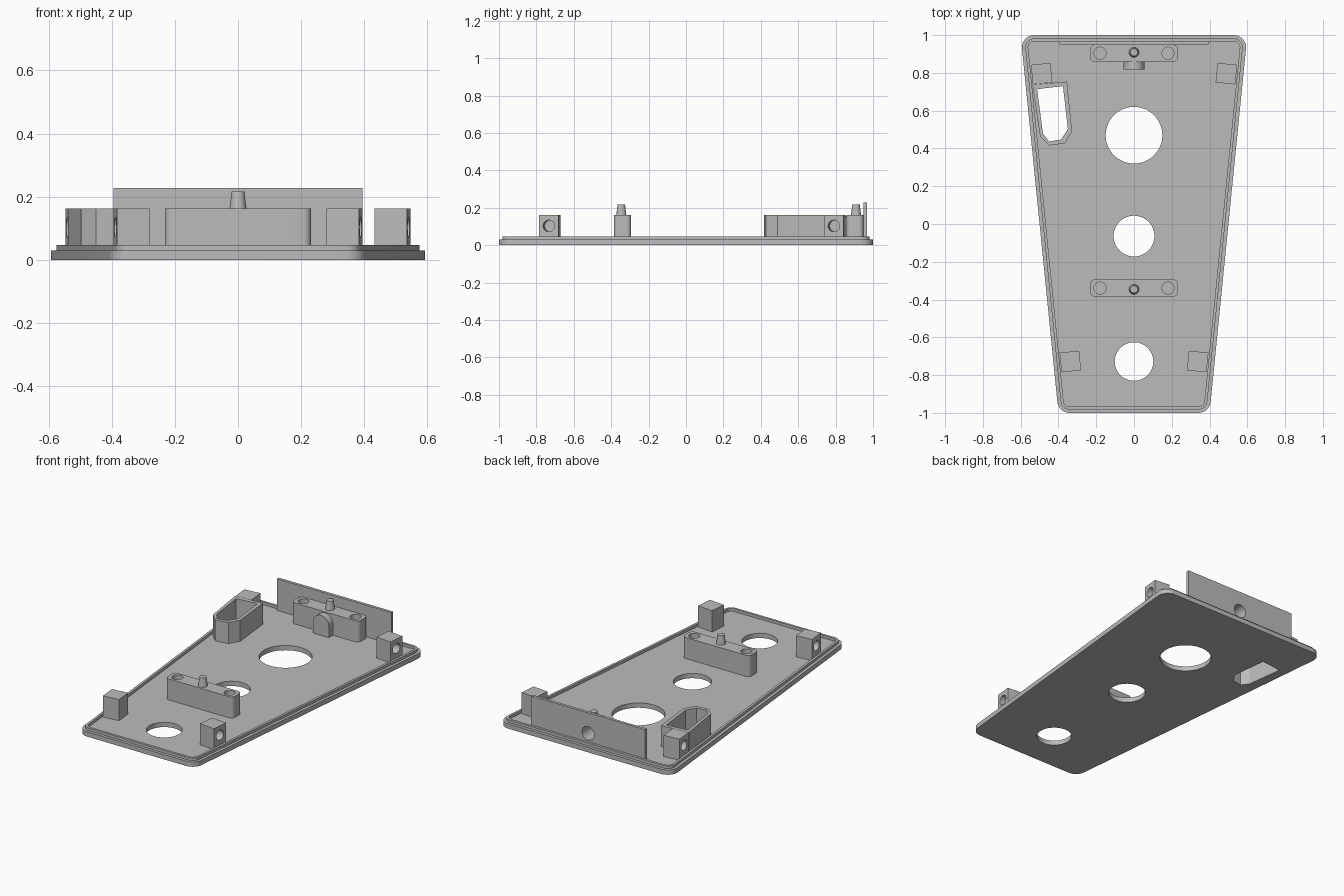
import bpy
import bmesh
from math import radians, tan, sin, cos, tau, atan2
from mathutils import Vector, Matrix

if "Cube" in bpy.data.objects:
    bpy.data.objects.remove(bpy.data.objects["Cube"], do_unlink=True)

grey = bpy.data.materials.new("plain grey")
grey.use_nodes = True
COLOUR = (0.5, 0.5, 0.5, 1)
grey.diffuse_color = COLOUR
grey.node_tree.nodes["Principled BSDF"].inputs["Base Color"].default_value = COLOUR

FLOOR, LIP_TOP, BLOCK_TOP = 0.03, 0.047, 0.162
SLOPE = 0.1                      # how fast the sides widen towards the back
TILT = atan2(SLOPE, 1)


def finish(name, bm, matrix=None):
    bmesh.ops.recalc_face_normals(bm, faces=bm.faces)
    if matrix:
        bm.transform(matrix)
    mesh = bpy.data.meshes.new(name)
    bm.to_mesh(mesh)
    bm.free()
    mesh.materials.append(grey)
    obj = bpy.data.objects.new(name, mesh)
    bpy.context.collection.objects.link(obj)
    return obj


def prism(name, points, z0, z1, matrix=None):
    """Extrude a flat outline from z0 to z1."""
    bm = bmesh.new()
    face = bm.faces.new([bm.verts.new((p[0], p[1], z0)) for p in points])
    ext = bmesh.ops.extrude_face_region(bm, geom=[face])["geom"]
    bmesh.ops.translate(bm, vec=(0, 0, z1 - z0),
                        verts=[v for v in ext if isinstance(v, bmesh.types.BMVert)])
    return finish(name, bm, matrix)


def rod(name, start, end, r1, r2=None, segments=48):
    """Cylinder or cone between two points."""
    start, end = Vector(start), Vector(end)
    axis = end - start
    bm = bmesh.new()
    bmesh.ops.create_cone(bm, cap_ends=True, segments=segments, radius1=r1,
                          radius2=r1 if r2 is None else r2, depth=axis.length)
    turn = axis.to_track_quat('Z', 'Y').to_matrix().to_4x4()
    return finish(name, bm, Matrix.Translation((start + end) / 2) @ turn)


def fillet(points, r, steps=8):
    """Round every corner of an outline."""
    out = []
    for i, p in enumerate(points):
        p = Vector(p)
        a = (Vector(points[i - 1]) - p).normalized()
        b = (Vector(points[(i + 1) % len(points)]) - p).normalized()
        half = a.angle(b) / 2
        centre = p + (a + b).normalized() * r / sin(half)
        first = p + a * r / tan(half) - centre
        last = p + b * r / tan(half) - centre
        for k in range(steps + 1):
            t = k / steps
            out.append(centre + (first * sin((1 - t) * (tau / 2 - 2 * half))
                                 + last * sin(t * (tau / 2 - 2 * half)))
                       / sin(tau / 2 - 2 * half))
    return out


def rectangle(x0, x1, y0, y1):
    return [(x0, y0), (x1, y0), (x1, y1), (x0, y1)]


def outline(inset, r):
    """Rounded tapered outline of the cover, moved inwards."""
    y = 1 - inset
    back = 0.5 + SLOPE * y - inset
    front = 0.5 - SLOPE * y - inset
    return fillet([(-front, -y), (front, -y), (back, y), (-back, y)], r)


def cut(cutter, *targets):
    for obj in targets:
        mod = obj.modifiers.new("cut", 'BOOLEAN')
        mod.operation, mod.solver, mod.object = 'DIFFERENCE', 'EXACT', cutter
        bpy.context.view_layer.objects.active = obj
        bpy.ops.object.modifier_apply(modifier=mod.name)
    bpy.data.objects.remove(cutter, do_unlink=True)


parts = []

# Base plate with three round openings
plate = prism("base_plate", outline(0, 0.065), 0, FLOOR)
for y, r in ((0.47, 0.15), (-0.064, 0.108), (-0.728, 0.102)):
    cut(rod("cutter", (0, y, -0.1), (0, y, 0.1), r, segments=64), plate)

# Raised lip around the plate
lip = prism("rim_lip", outline(0.018, 0.047), FLOOR - 0.01, LIP_TOP)
cut(prism("cutter", outline(0.033, 0.032), 0, 0.1), lip)
parts += [plate, lip]

# Open pocket that passes through the plate
pocket = prism("pocket_wall", [(-0.538, 0.738), (-0.355, 0.754), (-0.328, 0.49),
                               (-0.365, 0.427), (-0.45, 0.416), (-0.497, 0.463)],
               0.005, BLOCK_TOP)
cut(prism("cutter", [(-0.513, 0.714), (-0.376, 0.73), (-0.35, 0.503),
                     (-0.386, 0.447), (-0.45, 0.437), (-0.482, 0.478)],
          -0.1, 0.3), pocket, plate)
parts.append(pocket)

# Four side blocks with outward screw holes
for place, x, y in (("back", 0.489, 0.796), ("front", 0.337, -0.728)):
    for side, s in (("left", 1), ("right", -1)):
        pose = Matrix.Translation((s * x, y, 0)) @ Matrix.Rotation(-s * TILT, 4, 'Z')
        block = prism(f"{place}_{side}_block", rectangle(-0.052, 0.052, -0.052, 0.052),
                      FLOOR - 0.01, BLOCK_TOP, pose)
        cut(rod("cutter", pose @ Vector((-s * 0.03, 0, 0.103)),
                pose @ Vector((s * 0.1, 0, 0.103)), 0.031), block)
        parts.append(block)

# Two rounded mounting bars, each with two sockets and a tapered peg
bars = {}
for place, y, peg_y in (("back", 0.904, 0.909), ("front", -0.339, -0.346)):
    bar = prism(f"{place}_mounting_bar",
                fillet(rectangle(-0.232, 0.232, y - 0.046, y + 0.046), 0.025),
                FLOOR - 0.01, BLOCK_TOP)
    for x in (-0.18, 0.18):
        cut(rod("cutter", (x, y, 0.06), (x, y, 0.3), 0.032), bar)
    peg = rod(f"{place}_peg", (0, peg_y, BLOCK_TOP - 0.002), (0, peg_y, 0.217), 0.027, 0.02)
    bars[place] = bar
    parts += [bar, peg]

# Upright back panel and the arched boss in front of the back bar
panel = prism("back_panel", rectangle(-0.395, 0.395, 0.949, 0.967), FLOOR - 0.01, 0.228)
arch = [(0.055 * cos(k * tau / 48), 0.1 + 0.055 * sin(k * tau / 48)) for k in range(25)]
boss = prism("arched_boss", [(-0.055, 0.02), (0.055, 0.02)] + arch, -0.87, -0.818,
             Matrix.Rotation(radians(90), 4, 'X'))
cut(rod("cutter", (0, 0.84, 0.1), (0, 1.1, 0.1), 0.042), panel, bars["back"], boss)
parts += [panel, boss]

# Smooth the round walls and keep the edges sharp
for obj in bpy.context.view_layer.objects:
    obj.select_set(obj in parts)
bpy.context.view_layer.objects.active = plate
bpy.ops.object.shade_smooth_by_angle(angle=radians(30))
